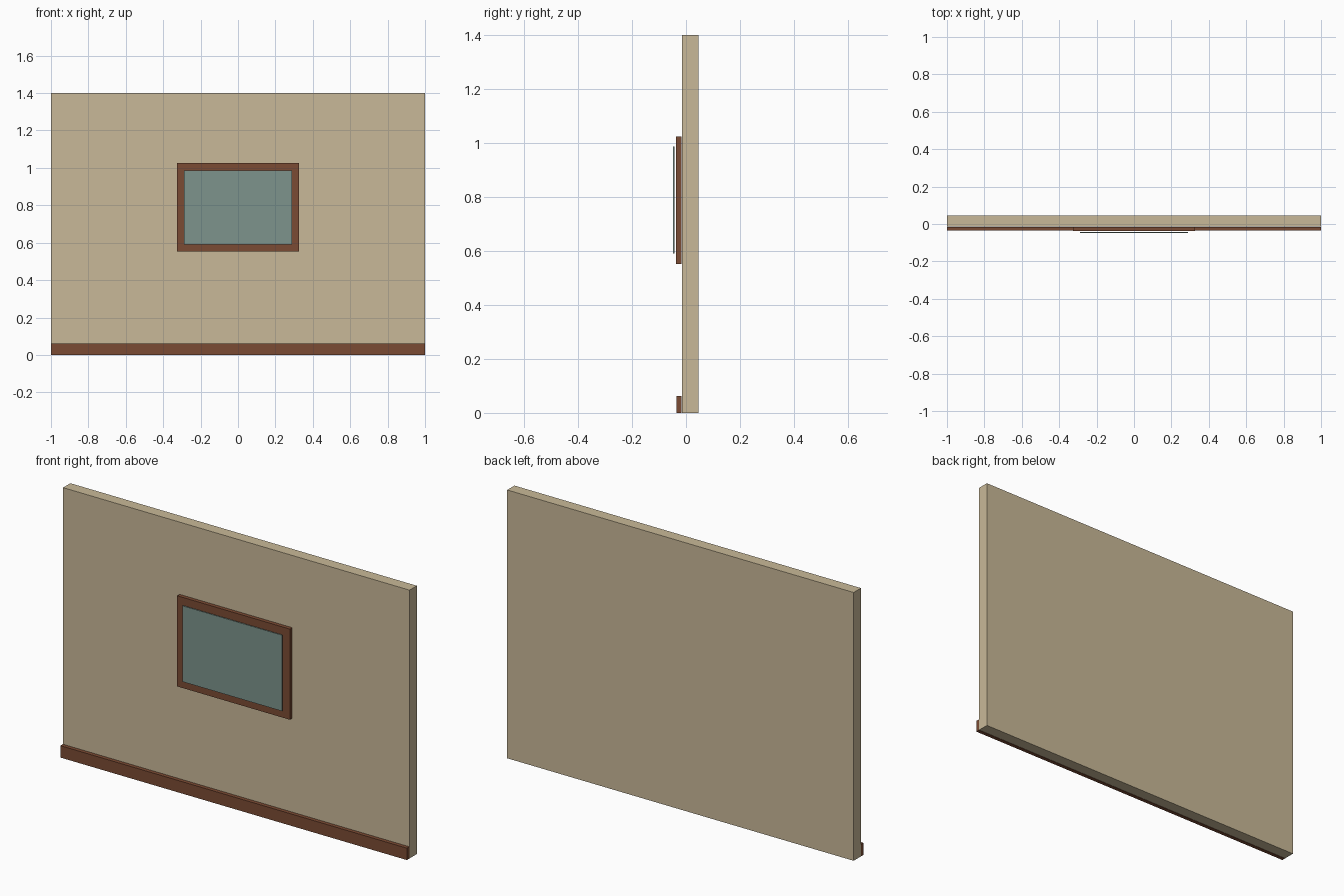
import bpy

if "Cube" in bpy.data.objects:
    bpy.data.objects.remove(bpy.data.objects["Cube"])


def linear(c):
    c /= 255
    return c / 12.92 if c <= 0.04045 else ((c + 0.055) / 1.055) ** 2.4


def material(name, rgb):
    m = bpy.data.materials.new(name)
    m.diffuse_color = [linear(c) for c in rgb] + [1.0]
    m.use_nodes = True
    m.node_tree.nodes["Principled BSDF"].inputs["Base Color"].default_value = m.diffuse_color
    return m


def box(name, x, y, z, mat):
    """Box spanning the (min, max) ranges on each axis."""
    spans = (x, y, z)
    bpy.ops.mesh.primitive_cube_add(size=1, location=[(a + b) / 2 for a, b in spans])
    ob = bpy.context.object
    ob.name = name
    ob.scale = [b - a for a, b in spans]
    bpy.ops.object.transform_apply(location=False, rotation=False, scale=True)
    ob.data.materials.append(mat)
    return ob


plaster = material("tan_plaster", (201, 185, 152))
wood = material("brown_wood", (123, 75, 51))
glass = material("grey_green_glass", (125, 148, 140))

# Wall slab and skirting board along its foot
box("wall", (-1, 1), (-0.014, 0.046), (0, 1.4), plaster)
box("skirting_board", (-1, 1), (-0.036, -0.016), (0, 0.062), wood)

# Window backing frame with the pane standing just in front of it
box("window_frame", (-0.325, 0.325), (-0.037, -0.017), (0.552, 1.025), wood)
box("window_pane", (-0.288, 0.288), (-0.048, -0.043), (0.591, 0.987), glass)
